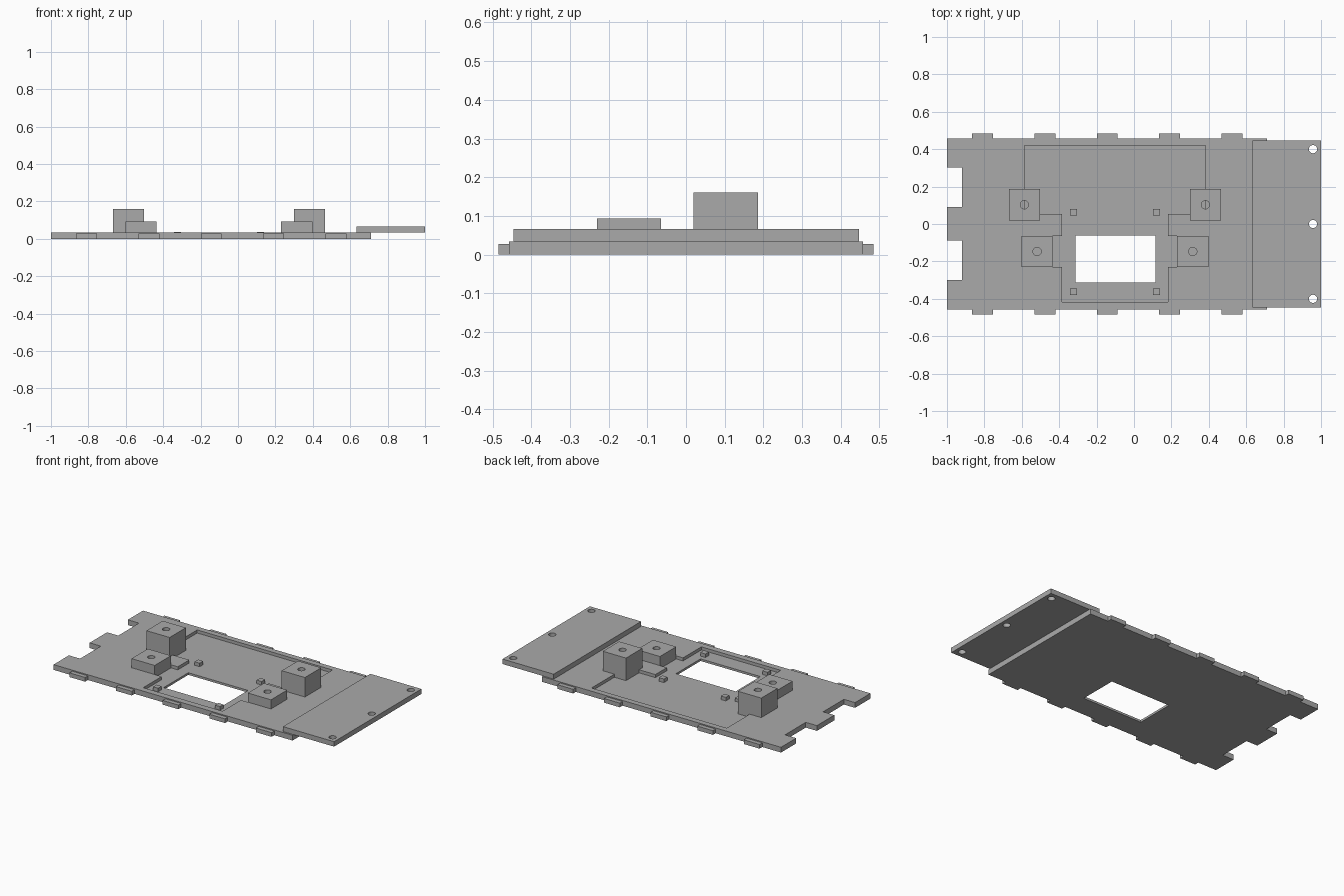
import bpy, bmesh, math

cube = bpy.data.objects.get("Cube")
if cube:
    bpy.data.objects.remove(cube, do_unlink=True)

grey = bpy.data.materials.new("plain grey")
grey.use_nodes = True
grey.diffuse_color = (0.4, 0.4, 0.4, 1)
grey.node_tree.nodes["Principled BSDF"].inputs["Base Color"].default_value = grey.diffuse_color

FLOOR, TOP = 0.014, 0.034          # recess floor and plate top


def prism(name, points, z0, z1):
    """Extrude a flat outline from z0 to z1."""
    bm = bmesh.new()
    base = bm.faces.new([bm.verts.new((x, y, z0)) for x, y in points])
    ext = bmesh.ops.extrude_face_region(bm, geom=[base])["geom"]
    bmesh.ops.translate(bm, vec=(0, 0, z1 - z0),
                        verts=[g for g in ext if isinstance(g, bmesh.types.BMVert)])
    bmesh.ops.recalc_face_normals(bm, faces=bm.faces)
    mesh = bpy.data.meshes.new(name)
    bm.to_mesh(mesh)
    bm.free()
    mesh.materials.append(grey)
    obj = bpy.data.objects.new(name, mesh)
    bpy.context.collection.objects.link(obj)
    return obj


def box(name, x0, x1, y0, y1, z0, z1):
    return prism(name, [(x0, y0), (x1, y0), (x1, y1), (x0, y1)], z0, z1)


def drill(x, y, r=0.022, n=32):
    ring = [(x + r * math.cos(i * math.tau / n), y + r * math.sin(i * math.tau / n))
            for i in range(n)]
    return prism("hole_cutter", ring, -0.1, 0.3)


def cut(obj, cutters):
    """Subtract the cutters, then remove them."""
    for c in cutters:
        mod = obj.modifiers.new("cut", "BOOLEAN")
        mod.operation, mod.solver, mod.object = "DIFFERENCE", "EXACT", c
    dg = bpy.context.evaluated_depsgraph_get()
    mesh = bpy.data.meshes.new_from_object(obj.evaluated_get(dg))
    obj.modifiers.clear()
    obj.data = mesh
    for c in cutters:
        bpy.data.objects.remove(c, do_unlink=True)


# Base plate with two notches in the end
right = [(0.71, -0.457), (0.71, 0.457)]
notched = [(-1, 0.457)]
for y1, y0 in ((0.302, 0.09), (-0.088, -0.30)):
    notched += [(-1, y1), (-0.92, y1), (-0.92, y0), (-1, y0)]
plate = prism("base_plate", right + notched + [(-1, -0.457)], 0, TOP)

# Stepped recess, mirrored about its own centre line, and the window
MID = -0.102
half = [(0.284, -0.417), (0.284, -0.23), (0.36, -0.23), (0.36, -0.064),
        (0.284, -0.064), (0.284, 0.053), (0.484, 0.053), (0.484, 0.42)]
outline = [(MID + x, y) for x, y in half] + [(MID - x, y) for x, y in reversed(half)]
recess = prism("recess_cutter", outline, FLOOR, 0.1)
window = box("window_cutter", -0.313, 0.115, -0.313, -0.061, -0.1, 0.1)
cut(plate, [recess, window])

# Edge tabs along both long sides
for i in range(5):
    x = -0.866 + i * 0.3335
    box("back_tab", x, x + 0.112, 0.457, 0.485, 0, 0.027)
    box("front_tab", x, x + 0.112, -0.485, -0.457, 0, 0.027)

# Raised end flap with three screw holes
flap = box("end_flap", 0.634, 1, -0.446, 0.447, TOP, 0.066)
cut(flap, [drill(0.957, y) for y in (-0.4, 0, 0.4)])

# Mounting posts and locating pegs on each side
for side, s in (("left", 1), ("right", -1)):
    for kind, dx, y, top in (("tall", 0.484, 0.103, 0.16), ("short", 0.416, -0.147, 0.093)):
        x = MID + s * dx
        post = box(f"{side}_{kind}_post", x - 0.083, x + 0.083,
                   y - 0.083, y + 0.083, FLOOR, top)
        cut(post, [drill(x, y)])
    for y in (0.063, -0.362):
        x = MID + s * 0.222
        box(f"{side}_peg", x - 0.018, x + 0.018, y - 0.018, y + 0.018, FLOOR, 0.037)
